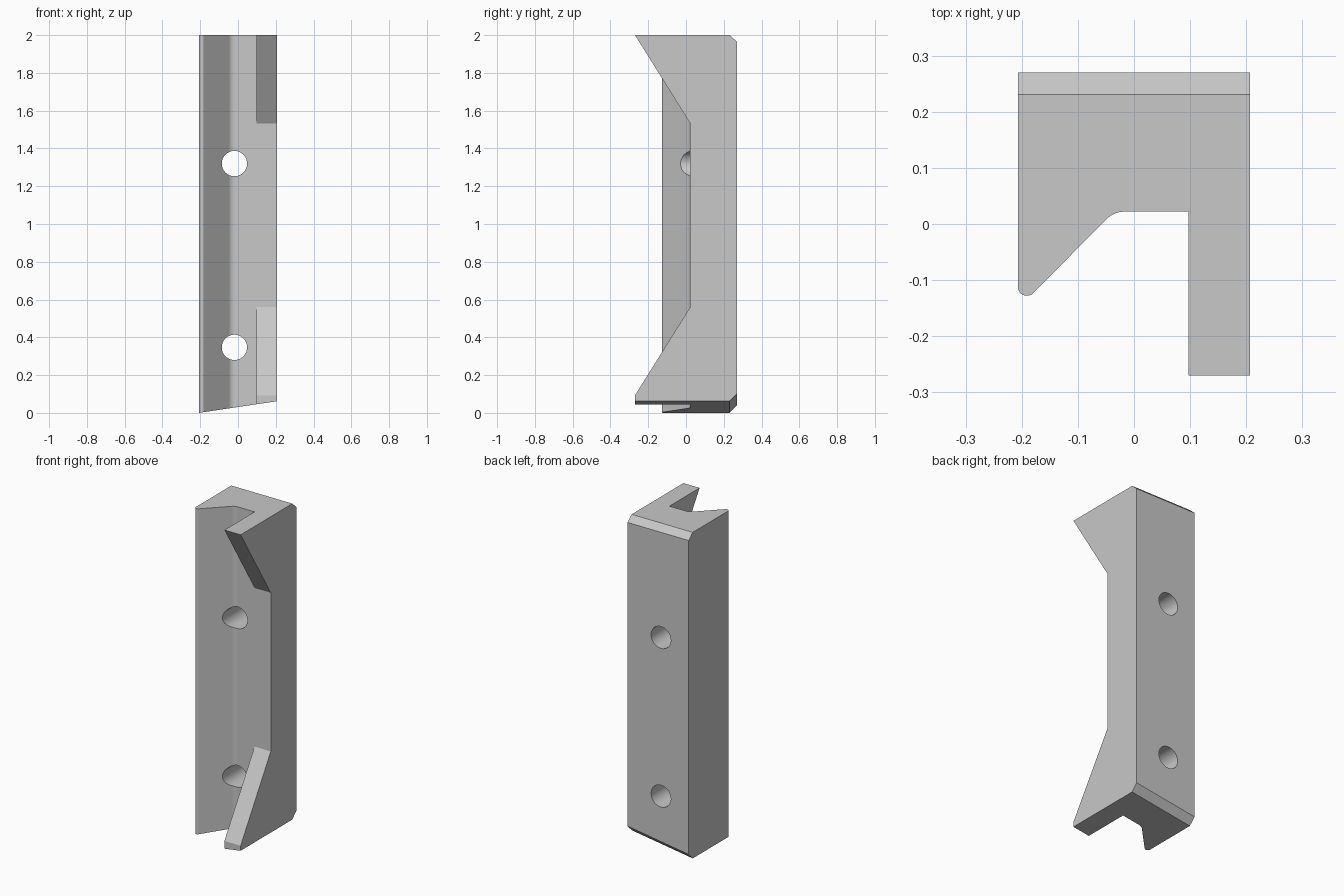
import bpy, bmesh, math
from mathutils import Vector

default = bpy.data.objects.get("Cube")
if default:
    bpy.data.objects.remove(default, do_unlink=True)

HALF_W, BACK, WEB, FRONT = 0.207, 0.27, 0.022, -0.27
WING = 0.097
RISE = 0.062

grey = bpy.data.materials.new("plain grey")
grey.use_nodes = True
COLOUR = (0.58, 0.58, 0.58, 1)
grey.diffuse_color = COLOUR
grey.node_tree.nodes["Principled BSDF"].inputs["Base Color"].default_value = COLOUR


def prism(name, points, offset):
    """Extrude a closed outline of 3D points along an offset."""
    bm = bmesh.new()
    face = bm.faces.new([bm.verts.new(p) for p in points])
    grown = bmesh.ops.extrude_face_region(bm, geom=[face])["geom"]
    top = [v for v in grown if isinstance(v, bmesh.types.BMVert)]
    bmesh.ops.translate(bm, verts=top, vec=offset)
    bmesh.ops.recalc_face_normals(bm, faces=bm.faces)
    mesh = bpy.data.meshes.new(name)
    bm.to_mesh(mesh)
    bm.free()
    obj = bpy.data.objects.new(name, mesh)
    bpy.context.collection.objects.link(obj)
    return obj


def arc(cx, cy, radius, start, end, steps=8):
    angles = [math.radians(start + (end - start) * i / steps) for i in range(steps + 1)]
    return [(cx + radius * math.cos(a), cy + radius * math.sin(a)) for a in angles]


# Cross-section: back block, rounded angled lip and straight wing
outline = [(-HALF_W, BACK), (HALF_W, BACK), (HALF_W, FRONT), (WING, FRONT), (WING, WEB)]
outline += arc(-0.017, WEB - 0.045, 0.045, 90, 135)
outline += arc(-0.191, -0.112, 0.016, -45, -180)
body = prism("bracket_body", [(x, y, 0) for x, y in outline], (0, 0, 2))

# Slanted foot, then chamfers along the top and bottom back edges
bm = bmesh.new()
bm.from_mesh(body.data)
for v in bm.verts:
    if v.co.z < 1:
        v.co.z = RISE * (v.co.x + HALF_W) / (2 * HALF_W)
slope = RISE / (2 * HALF_W)
for point, normal in (((0, BACK, 1.965), (0, 0.035, 0.039)),
                      ((0, BACK, 0.04 + RISE / 2), (slope, 1, -1))):
    cut = bmesh.ops.bisect_plane(bm, geom=bm.verts[:] + bm.edges[:] + bm.faces[:],
                                 plane_co=point, plane_no=Vector(normal).normalized(),
                                 clear_outer=True)["geom_cut"]
    bmesh.ops.contextual_create(bm, geom=[e for e in cut if isinstance(e, bmesh.types.BMEdge)])
bmesh.ops.recalc_face_normals(bm, faces=bm.faces)
bm.to_mesh(body.data)
bm.free()
body.data.materials.append(grey)

# Cutters: the gap in the wing, widening to the front, and two round bolt holes
TOP, BOTTOM = 1.533, 0.56
reach = FRONT - 0.1
flare = (2 - TOP) / (WEB - FRONT) * (WEB - reach)
gap = [(WEB, TOP), (reach, TOP + flare), (reach, BOTTOM - flare), (WEB, BOTTOM)]
cutters = [prism("wing_gap_cutter", [(0.06, y, z) for y, z in gap], (0.3, 0, 0))]
for z in (0.347, 1.32):
    ring = arc(-0.019, z, 0.067, 0, 360, 48)[:-1]
    cutters.append(prism("bolt_hole_cutter", [(x, -0.5, h) for x, h in ring], (0, 1, 0)))

bpy.context.view_layer.objects.active = body
for cutter in cutters:
    mod = body.modifiers.new(cutter.name, "BOOLEAN")
    mod.operation = "DIFFERENCE"
    mod.solver = "EXACT"
    mod.object = cutter
    bpy.ops.object.modifier_apply(modifier=mod.name)
for cutter in cutters:
    bpy.data.objects.remove(cutter, do_unlink=True)

# Smooth the round parts, keep machined edges sharp and broad faces flat
bpy.ops.object.select_all(action="DESELECT")
body.select_set(True)
bpy.ops.object.shade_smooth_by_angle(angle=math.radians(25))
body.modifiers.new("flat_faces", "WEIGHTED_NORMAL").keep_sharp = True
